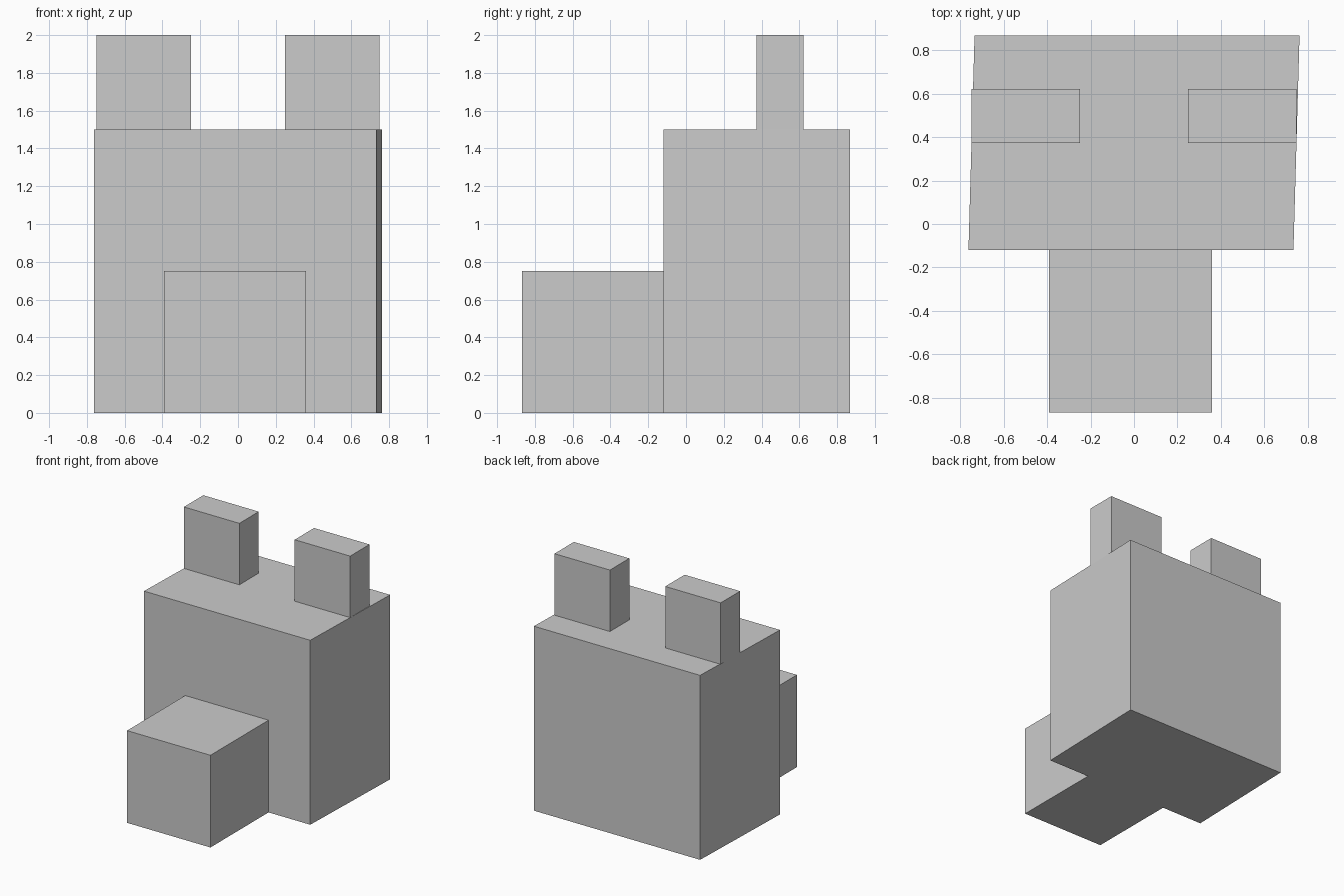
import bpy
import bmesh

if "Cube" in bpy.data.objects:
    bpy.data.objects.remove(bpy.data.objects["Cube"])


def block(name, x, y, z, shear=0.0):
    """Box between the given (min, max) ranges; back face slides by shear in x."""
    bm = bmesh.new()
    bmesh.ops.create_cube(bm, size=1)
    for v in bm.verts:
        back = v.co.y > 0
        v.co = (x[v.co.x > 0] + (shear if back else 0), y[back], z[v.co.z > 0])
    mesh = bpy.data.meshes.new(name)
    bm.to_mesh(mesh)
    bm.free()
    obj = bpy.data.objects.new(name, mesh)
    bpy.context.collection.objects.link(obj)
    return obj


# Main body, slightly skewed in plan
block("body", (-0.762, 0.734), (-0.12, 0.867), (0, 1.5), shear=0.028)

# Low cube in front
block("front_block", (-0.391, 0.359), (-0.867, -0.12), (0, 0.75))

# Pair of upright tabs on top
for side, name in ((-1, "left_ear"), (1, "right_ear")):
    block(name, sorted((side * 0.249, side * 0.748)), (0.373, 0.622), (1.5, 2.0))
